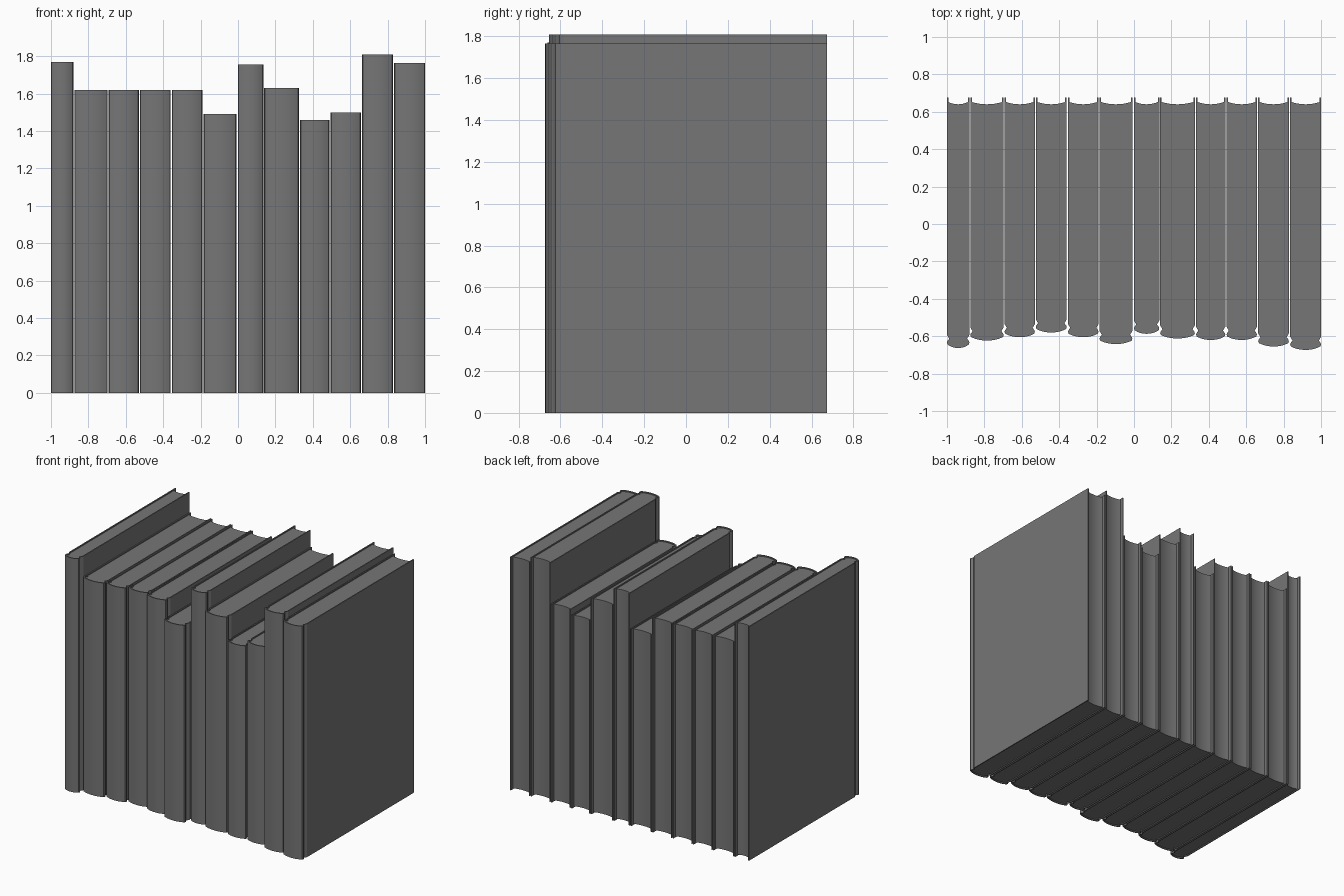
import bpy, bmesh, math

cube = bpy.data.objects.get("Cube")
if cube:
    bpy.data.objects.remove(cube, do_unlink=True)

grey = bpy.data.materials.new("grey")
grey.use_nodes = True
grey.diffuse_color = (0.18, 0.18, 0.18, 1)
grey.node_tree.nodes["Principled BSDF"].inputs["Base Color"].default_value = (0.18, 0.18, 0.18, 1)

BACK = 0.675      # rear edge of every cover
BOARD = 0.008     # cover thickness
RECESS = 0.008    # how far the pages sit inside the cover


def prism(name, outline, z0, z1):
    """Extrude a closed outline from z0 up to z1."""
    bm = bmesh.new()
    face = bm.faces.new([bm.verts.new((x, y, z0)) for x, y in outline])
    top = bmesh.ops.extrude_face_region(bm, geom=[face])["geom"]
    bmesh.ops.translate(bm, vec=(0, 0, z1 - z0),
                        verts=[v for v in top if isinstance(v, bmesh.types.BMVert)])
    bmesh.ops.recalc_face_normals(bm, faces=bm.faces)
    mesh = bpy.data.meshes.new(name)
    bm.to_mesh(mesh)
    bm.free()
    mesh.materials.append(grey)
    obj = bpy.data.objects.new(name, mesh)
    bpy.context.collection.objects.link(obj)
    bpy.ops.object.select_all(action="DESELECT")
    obj.select_set(True)
    bpy.context.view_layer.objects.active = obj
    bpy.ops.object.shade_smooth_by_angle(angle=math.radians(25))


def wrap(cx, half, front, inset):
    """Cover line from left rear, round the spine, to right rear."""
    w, y = half - inset, front + inset
    side = [(w, BACK), (w, front + 0.07), (w - 0.012, front + 0.05),
            (w - 0.002, front + 0.036), (w, front + 0.028)]
    arc = []
    for i in range(11):
        t = 1 - i / 5
        arc.append((t * (w - 0.004), y + 0.018 * abs(t) ** 2.2))
    left = [(-x, v) for x, v in side]
    return [(cx + x, v) for x, v in left + arc[::-1] + side[::-1]]


def book(number, left, right, height, front):
    cx, half = (left + right) / 2, (right - left) / 2
    outer = wrap(cx, half, front, 0)
    inner = wrap(cx, half, front, BOARD)
    prism(f"book_cover_{number}", outer + inner[::-1], 0, height)

    # Pages fill the cover and have a hollow fore edge
    w = half - BOARD
    fore_edge = []
    for i in range(9):
        t = 1 - i / 4
        fore_edge.append((cx + t * w, BACK - 0.035 + 0.012 * t * t))
    prism(f"book_pages_{number}", inner[1:-1] + fore_edge, RECESS, height - RECESS)


# Left edge, right edge, height, spine front
books = [
    (-1.0, -0.88, 1.77, -0.663), (-0.875, -0.697, 1.62, -0.623),
    (-0.692, -0.53, 1.62, -0.605), (-0.525, -0.36, 1.62, -0.58),
    (-0.353, -0.19, 1.62, -0.605), (-0.184, -0.009, 1.49, -0.642),
    (0.0, 0.135, 1.755, -0.587), (0.14, 0.325, 1.63, -0.612),
    (0.332, 0.488, 1.46, -0.62), (0.495, 0.657, 1.5, -0.62),
    (0.664, 0.828, 1.808, -0.655), (0.835, 1.0, 1.765, -0.673),
]
for n, spec in enumerate(books, 1):
    book(n, *spec)
